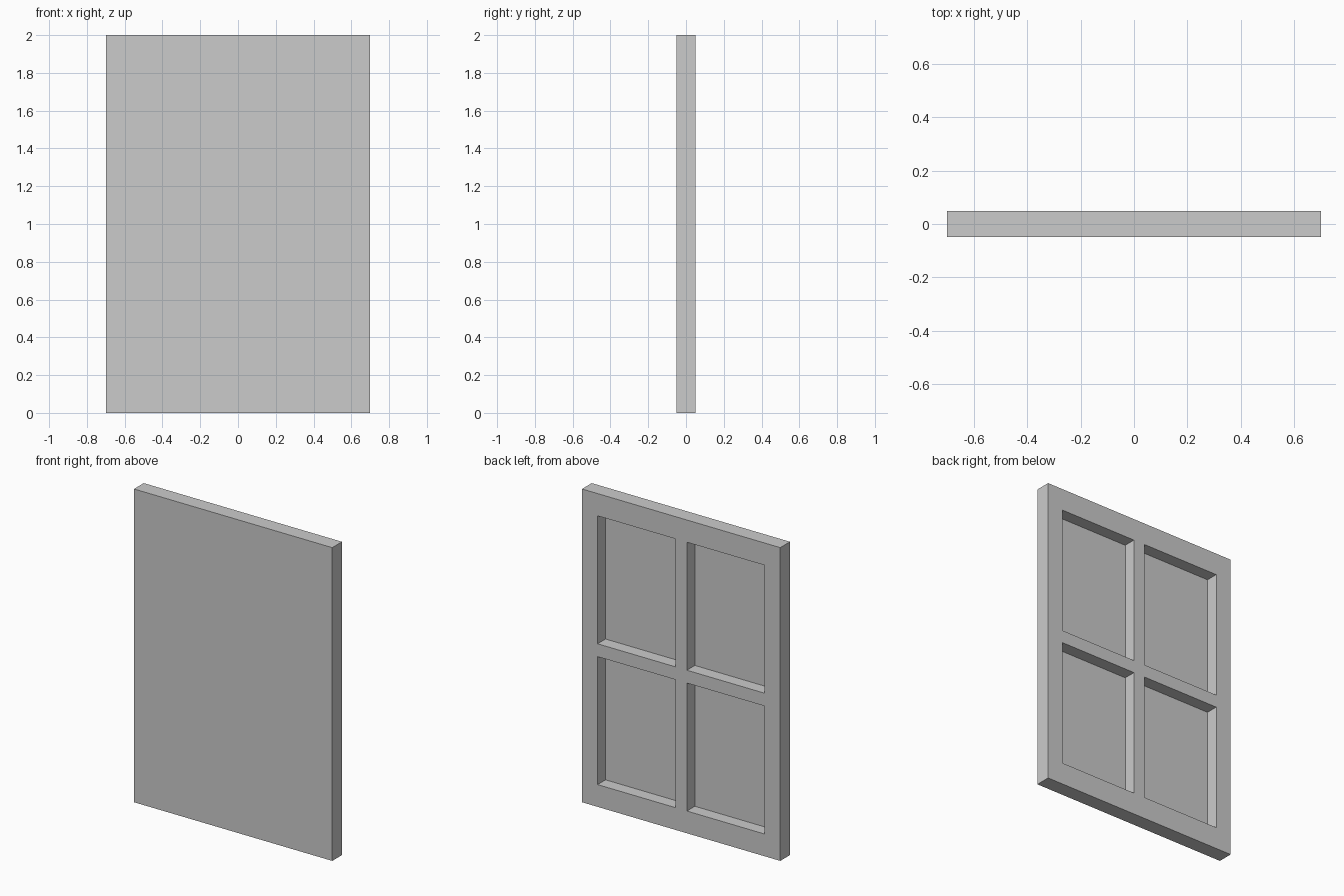
import bpy, bmesh
from mathutils import Matrix

if "Cube" in bpy.data.objects:
    bpy.data.objects.remove(bpy.data.objects["Cube"])

W, T, H = 1.4, 0.098, 2.0        # overall width, thickness, height
SIDE, RAIL, BAR = 0.11, 0.142, 0.082  # border widths and cross bar width
DEPTH = 0.08                     # how far the panes sit in from the back

half_bar = BAR / 2
pane_x = (half_bar, W / 2 - SIDE)     # pane extents, measured from the centre
pane_z = (half_bar, H / 2 - RAIL)

# Solid slab standing on the ground
bm = bmesh.new()
bmesh.ops.create_cube(bm, size=1, matrix=Matrix.Translation((0, 0, H / 2))
                      @ Matrix.Diagonal((W, T, H, 1)))


def cut(co, no):
    geom = bm.verts[:] + bm.edges[:] + bm.faces[:]
    bmesh.ops.bisect_plane(bm, geom=geom, plane_co=co, plane_no=no, dist=1e-5)


# Loop cuts along the frame and the cross bars
for s in (-1, 1):
    for x in pane_x:
        cut((s * x, 0, 0), (1, 0, 0))
    for z in pane_z:
        cut((0, 0, H / 2 + s * z), (0, 0, 1))


# Sink the four panes into the back
def is_pane(face):
    c = face.calc_center_median()
    return (face.normal.y > 0.9 and pane_x[0] < abs(c.x) < pane_x[1]
            and pane_z[0] < abs(c.z - H / 2) < pane_z[1])


bm.normal_update()
panes = [f for f in bm.faces if is_pane(f)]
bmesh.ops.inset_individual(bm, faces=panes, thickness=0, depth=-DEPTH)
bmesh.ops.recalc_face_normals(bm, faces=bm.faces[:])

mesh = bpy.data.meshes.new("window_panel")
bm.to_mesh(mesh)
bm.free()
bpy.context.collection.objects.link(bpy.data.objects.new("window_panel", mesh))
